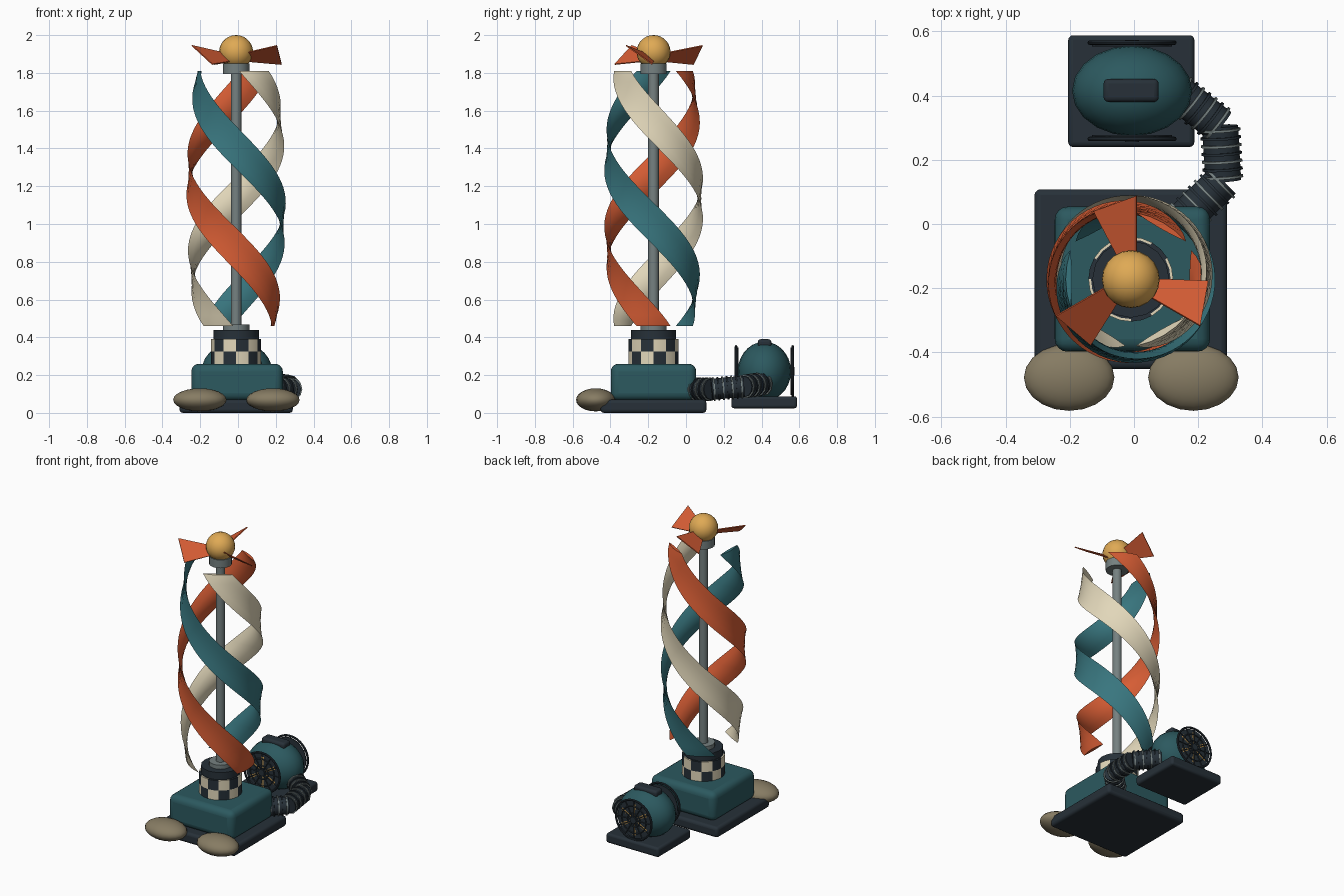
import bpy, bmesh
from math import sin, cos, pi, radians
from mathutils import Vector

if "Cube" in bpy.data.objects:
    bpy.data.objects.remove(bpy.data.objects["Cube"])

AX, AY = -0.01, -0.172          # mast axis


def mat(name, r, g, b):
    m = bpy.data.materials.new(name)
    m.diffuse_color = (r, g, b, 1)
    m.use_nodes = True
    m.node_tree.nodes["Principled BSDF"].inputs["Base Color"].default_value = m.diffuse_color
    return m


ORANGE = mat("orange", .68, .11, .035)
TEAL = mat("teal", .04, .18, .21)
DEEP = mat("deep_teal", .025, .10, .115)
CREAM = mat("cream", .76, .68, .49)
DARK = mat("dark", .02, .03, .04)
GOLD = mat("gold", .74, .40, .09)
STONE = mat("stone", .24, .20, .125)
STEEL = mat("steel", .18, .22, .22)


def finish(name, m, smooth=True):
    o = bpy.context.object
    o.name = name
    o.data.materials.append(m)
    if smooth:
        bpy.ops.object.shade_smooth_by_angle(angle=radians(35))
    return o


def box(name, x0, x1, y0, y1, z0, z1, m, bevel=0, seg=3):
    bpy.ops.mesh.primitive_cube_add(size=1, location=((x0+x1)/2, (y0+y1)/2, (z0+z1)/2))
    o = bpy.context.object
    o.scale = (x1-x0, y1-y0, z1-z0)
    bpy.ops.object.transform_apply(location=False, rotation=False, scale=True)
    if bevel:
        b = o.modifiers.new("bevel", 'BEVEL')
        b.width, b.segments = bevel, seg
    return finish(name, m)


def rod(name, a, b, r, m, n=16):
    a, b = Vector(a), Vector(b)
    bpy.ops.mesh.primitive_cylinder_add(vertices=n, radius=r, depth=(b-a).length, location=(a+b)/2,
                                        rotation=(b-a).to_track_quat('Z', 'Y').to_euler())
    return finish(name, m)


def ball(name, c, r, m, seg=20, rings=12):
    bpy.ops.mesh.primitive_uv_sphere_add(segments=seg, ring_count=rings, radius=1, location=c)
    bpy.context.object.scale = r
    return finish(name, m, True)


def mesh(name, verts, faces, m, smooth=True):
    me = bpy.data.meshes.new(name)
    me.from_pydata(verts, [], faces)
    bm = bmesh.new()
    bm.from_mesh(me)
    bmesh.ops.recalc_face_normals(bm, faces=bm.faces)
    bm.to_mesh(me)
    bm.free()
    o = bpy.data.objects.new(name, me)
    bpy.context.collection.objects.link(o)
    bpy.ops.object.select_all(action='DESELECT')
    bpy.context.view_layer.objects.active = o
    o.select_set(True)
    return finish(name, m, smooth)


# pedestal
box("base_plate", -.31, .29, -.452, .108, 0, .07, DARK, .018)
box("base_body", -.247, .237, -.398, .054, .065, .26, DEEP, .04, 4)

# checkered drum: panels of a ring in two rows
rod("drum_core", (AX, AY, .25), (AX, AY, .392), .124, DARK, 24)
for row in range(2):
    for i in range(12):
        z0, z1 = .257 + row*.067, .257 + (row+1)*.067
        v = []
        for r in (.12, .132):
            for z in (z0, z1):
                v += [(AX+r*cos(pi/6*(i+k/2)), AY+r*sin(pi/6*(i+k/2)), z) for k in range(3)]
        f = [(0, 1, 4, 3), (1, 2, 5, 4), (6, 7, 10, 9), (7, 8, 11, 10), (0, 3, 9, 6), (2, 8, 11, 5),
             (0, 6, 7, 1), (1, 7, 8, 2), (3, 4, 10, 9), (4, 5, 11, 10)]
        mesh("drum_check", v, f, CREAM if (i+row) % 2 else DARK)
rod("drum_cap", (AX, AY, .385), (AX, AY, .44), .12, DARK, 16)
rod("mast_foot", (AX, AY, .44), (AX, AY, .467), .07, STEEL, 20)
rod("mast", (AX, AY, .44), (AX, AY, 1.82), .028, STEEL, 16)
rod("mast_collar", (AX, AY, 1.795), (AX, AY, 1.85), .07, STEEL, 20)
ball("top_ball", (AX, AY, 1.911), (.09, .09, .089), GOLD, 20, 14)


# helical ribbons, bulging in the middle
def ribbon(name, top, m, steps=48):
    v, f, prof = [], [], [(-1, 0), (-.5, .011), (0, .015), (.5, .011), (1, 0), (.5, -.004), (0, -.005), (-.5, -.004)]
    n = len(prof)
    for s in range(steps+1):
        t = s/steps
        a = radians(top + 300*t)
        bulge = sin(pi*t)**.7
        r, w = .188 + .05*bulge, .09 + .022*bulge
        for u, d in prof:
            rr, uu = r+d, u*w
            v.append((AX + rr*cos(a) - uu*sin(a), AY + rr*sin(a) + uu*cos(a), 1.81 - 1.35*t))
        if s:
            for k in range(n):
                k2 = (k+1) % n
                f.append(((s-1)*n+k, (s-1)*n+k2, s*n+k2, s*n+k))
    f += [tuple(range(n)), tuple(range(steps*n, steps*n+n))]
    mesh(name, v, f, m)


for name, top, m in (("teal_ribbon", 180, TEAL), ("cream_ribbon", 300, CREAM), ("orange_ribbon", 60, ORANGE)):
    ribbon(name, top, m)

# propeller vanes around the ball
for k in range(3):
    c, s = cos(2*pi*k/3), sin(2*pi*k/3)
    pts = [(.018, .06, 1.905), (.018, .26, 1.945), (-.115, .212, 1.845), (-.035, .06, 1.86)]
    o = mesh("vane", [(AX + x*c - y*s, AY + x*s + y*c, z) for x, y, z in pts], [(0, 1, 2, 3)], ORANGE, False)
    sol = o.modifiers.new("solid", 'SOLIDIFY')
    sol.thickness, sol.offset = .006, 0

# foot stones
for x in (-.202, .185):
    ball("foot_stone", (x, -.478, .069), (.141, .104, .061), STONE)

# blower
BY, BZ = .415, .22
box("blower_plate", -.205, .188, .24, .588, .024, .088, DARK, .015)
ball("blower_body", (-.006, BY, BZ), (.187, .141, .157), DEEP, 20, 14)
box("blower_handle", -.095, .077, .38, .452, .345, .39, DARK, .015)
for side in (-1, 1):
    y = BY + side*.15
    rod("grille_back", (-.006, y-side*.012, BZ), (-.006, y-side*.007, BZ), .125, DARK, 28)
    for r in (.132, .09, .045):
        bpy.ops.mesh.primitive_torus_add(location=(-.006, y, BZ), rotation=(pi/2, 0, 0), major_radius=r,
                                         minor_radius=.007 if r > .1 else .004, major_segments=32, minor_segments=8)
        finish("grille_ring", DARK)
    for k in range(12):
        a = k*pi/6
        rod("grille_wire", (-.006, y, BZ), (-.006+.132*cos(a), y, BZ+.132*sin(a)), .0035, DARK, 6)
    for k in range(6):
        a = (k+.5)*pi/3
        p = [(-.006 + r*cos(a+d), y-side*.004, BZ + r*sin(a+d)) for r, d in ((.03, -.2), (.105, -.1), (.105, .1), (.03, .2))]
        mesh("fan_blade", p, [(0, 1, 2, 3)], GOLD, False)
    rod("fan_hub", (-.006, y-.009, BZ), (-.006, y+.009, BZ), .022, DARK, 16)

# ribbed hose from blower to pedestal
path = [Vector(p) for p in ((.13, .415, .155), (.268, .305, .14), (.278, .135, .125), (.15, .01, .125))]
for a, b in zip(path, path[1:]):
    rod("hose", a, b, .056, DARK, 12)
    d = (b-a).normalized()
    for k in range(7):
        p = a.lerp(b, (k+.5)/7)
        rod("hose_rib", p-d*.004, p+d*.004, .063, DARK if k % 2 else STEEL, 12)
